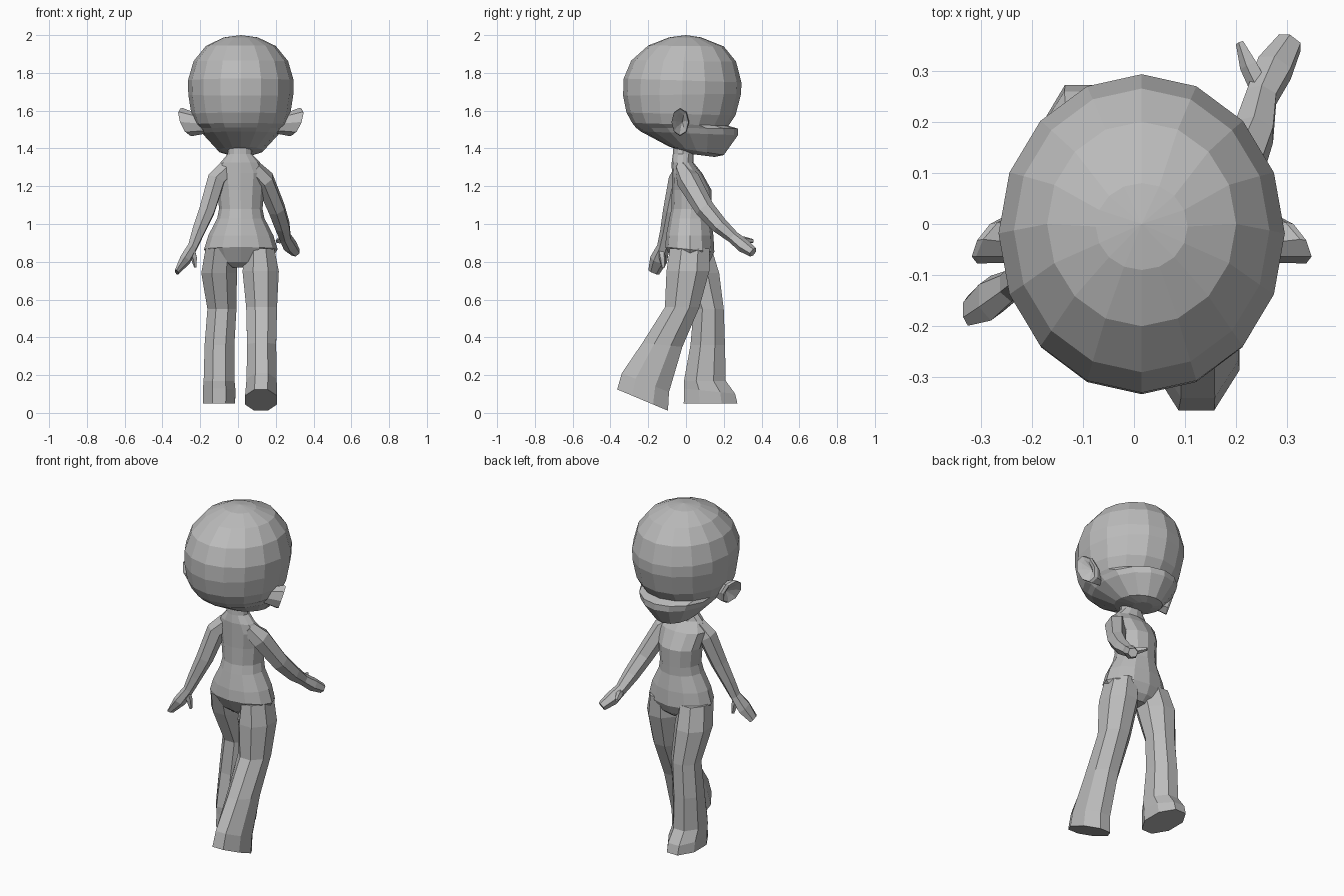
import bpy, bmesh, math
from mathutils import Vector

grey = bpy.data.materials.new("plain grey")
grey.diffuse_color = (0.5, 0.5, 0.5, 1)


def loft(name, rings, sides, half=False, tip=None, base=None):
    """Skin rings of (centre, u axis, v axis); ends are capped or drawn to a point."""
    bm = bmesh.new()
    off, k = (0.5, 1.04) if half else (0, 1)
    loops = []
    for c, u, v in rings:
        c, u, v = Vector(c), Vector(u) * k, Vector(v) * k
        angles = [2 * math.pi * (i + off) / sides for i in range(sides)]
        loops.append([bm.verts.new(c + u * math.cos(a) + v * math.sin(a)) for a in angles])
    for a, b in zip(loops, loops[1:]):
        for i in range(sides):
            j = (i + 1) % sides
            bm.faces.new((a[i], a[j], b[j], b[i]))
    for loop, point in ((loops[0], base), (loops[-1], tip)):
        if point is None:
            bm.faces.new(loop)
        else:
            p = bm.verts.new(point)
            for i in range(sides):
                bm.faces.new((loop[i], loop[(i + 1) % sides], p))
    bmesh.ops.recalc_face_normals(bm, faces=bm.faces)
    mesh = bpy.data.meshes.new(name)
    bm.to_mesh(mesh)
    bm.free()
    mesh.materials.append(grey)
    ob = bpy.data.objects.new(name, mesh)
    bpy.context.collection.objects.link(ob)
    return ob


def flat(rows):
    """Rows of x, y, z, half width, half depth, slope along y -> rings."""
    return [((x, y, z), (rx, 0, 0), (0, ry, ry * s)) for x, y, z, rx, ry, s in rows]


def tube(name, path, sides=6):
    """Limb along a path of (point, radius across x, radius across y)."""
    pts = [Vector(p) for p, _, _ in path]
    rings = []
    for i, (_, ru, rv) in enumerate(path):
        t = (pts[min(i + 1, len(pts) - 1)] - pts[max(i - 1, 0)]).normalized()
        v = t.cross(Vector((1, 0, 0))).normalized()
        u = v.cross(t).normalized()
        rings.append((pts[i], u * ru, v * rv))
    return loft(name, rings, sides, half=True)


# head: tilted rings of back y, back z, front y, front z, half width
CX = 0.015
head = [(.03, 1.37, .15, 1.355, .05), (-.09, 1.41, .20, 1.365, .12),
        (-.24, 1.49, .275, 1.47, .205), (-.265, 1.51, .275, 1.505, .22),
        (-.285, 1.535, .225, 1.52, .24), (-.315, 1.59, .262, 1.575, .262),
        (-.333, 1.68, .292, 1.69, .278), (-.33, 1.77, .293, 1.75, .28),
        (-.29, 1.865, .265, 1.86, .25), (-.20, 1.945, .20, 1.94, .185),
        (-.09, 1.988, .08, 1.988, .09)]
loft("head", [((CX, (yb + yf) / 2, (zb + zf) / 2), (rx, 0, 0), (0, (yf - yb) / 2, (zf - zb) / 2))
              for yb, zb, yf, zf, rx in head], 16, tip=(CX, 0, 2.0))

# cupped ears, rim leaning out at the back
for s, side in ((-1, "left"), (1, "right")):
    def ear(x, y, z, ry, rz, lean, drop):
        return ((CX + s * x, y, z), (-s * lean, ry, 0), (s * drop, 0, rz))
    loft(side + "_ear", [ear(.20, -.04, 1.53, .035, .05, 0, .02),
                         ear(.285, -.03, 1.54, .047, .075, .03, .025),
                         ear(.297, -.032, 1.54, .045, .07, .025, .025),
                         ear(.288, -.03, 1.545, .026, .045, .015, .02)], 8,
         tip=(CX + s * .26, -.02, 1.54))

# torso with neck, shoulders, waist and shirt hem
loft("torso", flat([
    (.01, -.015, 1.43, .06, .05, 0), (.01, -.015, 1.37, .065, .055, 0),
    (.012, -.018, 1.325, .105, .058, 0), (.013, .005, 1.27, .14, .08, 0),
    (.014, .03, 1.18, .125, .105, 0), (.015, .028, 1.08, .115, .105, 0),
    (.015, .022, 1.03, .125, .11, 0), (.015, .02, .94, .172, .125, 0),
    (.015, .02, .865, .195, .13, -.1), (.015, .03, .80, .15, .095, 0),
    (.015, .03, .77, .07, .06, 0)]), 12)

# striding legs: right one trails with the heel lifted, left one is forward
loft("right_leg", flat([
    (.115, .02, .87, .08, .11, 0), (.12, .01, .75, .10, .118, 0),
    (.125, -.02, .56, .085, .095, 0), (.125, -.125, .36, .08, .11, -.1),
    (.125, -.215, .16, .083, .13, -.4), (.122, -.23, .068, .088, .14, -.42)]), 8, half=True)
loft("left_leg", flat([
    (-.09, .03, .87, .085, .11, 0), (-.10, .07, .74, .098, .11, 0),
    (-.085, .12, .55, .08, .083, 0), (-.098, .115, .36, .082, .095, 0),
    (-.10, .10, .17, .085, .115, 0), (-.10, .125, .115, .09, .14, -.1),
    (-.10, .13, .05, .088, .148, 0)]), 8, half=True)

# arms ending in a tapered hand
tube("right_arm", [((.08, -.02, 1.29), .05, .04), ((.14, .01, 1.235), .052, .06),
                   ((.205, .10, 1.08), .047, .05), ((.235, .18, .99), .042, .042),
                   ((.25, .25, .93), .032, .032), ((.275, .305, .885), .038, .036),
                   ((.305, .355, .85), .026, .026)])
tube("left_arm", [((-.06, -.02, 1.29), .05, .04), ((-.115, -.035, 1.235), .05, .055),
                  ((-.165, -.075, 1.07), .045, .045), ((-.21, -.10, .96), .036, .036),
                  ((-.24, -.12, .88), .027, .032), ((-.28, -.145, .81), .03, .045),
                  ((-.325, -.17, .745), .012, .03)])

# thumbs
tube("right_thumb", [((.25, .26, .92), .02, .02), ((.225, .31, .915), .018, .018),
                     ((.207, .355, .91), .008, .01)], 5)
tube("left_thumb", [((-.245, -.13, .86), .02, .02), ((-.232, -.125, .82), .017, .017),
                    ((-.225, -.12, .77), .007, .01)], 5)
